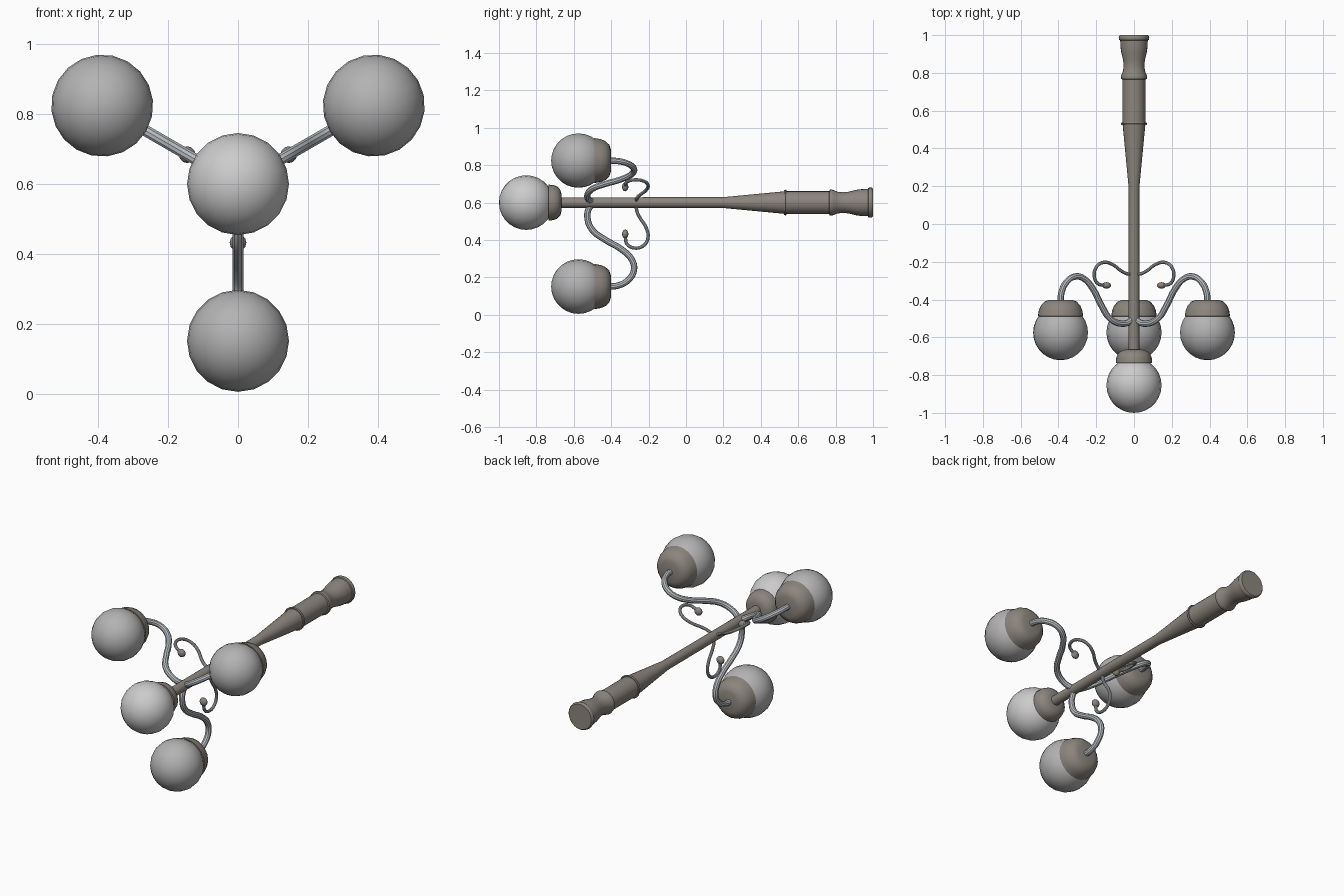
import bpy, bmesh
from math import pi, radians, sin, cos
from mathutils import Matrix, Vector

if "Cube" in bpy.data.objects:
    bpy.data.objects.remove(bpy.data.objects["Cube"])

AXIS_Z = 0.6      # height of the pole axis (runs along y)
REACH = 0.449     # distance of the outer globes from the axis


def material(name, rgb):
    m = bpy.data.materials.new(name)
    m.diffuse_color = (*rgb, 1)
    m.use_nodes = True
    m.node_tree.nodes["Principled BSDF"].inputs["Base Color"].default_value = m.diffuse_color
    return m


BRONZE = material("bronze", (0.26, 0.235, 0.205))
STEEL = material("steel", (0.5, 0.53, 0.56))
GLASS_DIM = material("dim_glass", (0.45, 0.45, 0.45))
GLASS_LIT = material("lit_glass", (0.85, 0.85, 0.88))


def place(ob, angle, mat):
    """Swing a part built in the x-y plane around the pole axis."""
    ob.matrix_world = Matrix.Translation((0, 0, AXIS_Z)) @ Matrix.Rotation(-angle, 4, 'Y')
    ob.data.materials.append(mat)
    ob.data.shade_smooth()
    ob.data.set_sharp_from_angle(angle=radians(35))


def lathe(name, profile, mat, angle=0, offset=0, sides=20):
    """Revolve (y, radius) points around an axis parallel to y."""
    bm = bmesh.new()
    vs = [bm.verts.new((r, y, 0)) for y, r in profile]
    es = [bm.edges.new(p) for p in zip(vs, vs[1:])]
    bmesh.ops.spin(bm, geom=vs + es, cent=(0, 0, 0), axis=(0, 1, 0),
                   angle=2 * pi, steps=sides, use_duplicate=False)
    bmesh.ops.remove_doubles(bm, verts=bm.verts, dist=1e-5)
    bmesh.ops.recalc_face_normals(bm, faces=bm.faces)
    bmesh.ops.translate(bm, verts=bm.verts, vec=(offset, 0, 0))
    me = bpy.data.meshes.new(name)
    bm.to_mesh(me)
    bm.free()
    ob = bpy.data.objects.new(name, me)
    bpy.context.collection.objects.link(ob)
    place(ob, angle, mat)


def tube(name, path, radius, mat, angle):
    """Round rod along smooth (y, distance from axis) points."""
    cu = bpy.data.curves.new(name + "_path", 'CURVE')
    cu.dimensions = '3D'
    cu.bevel_depth, cu.bevel_resolution = radius, 3
    cu.resolution_u, cu.use_fill_caps = 5, True
    sp = cu.splines.new('BEZIER')
    sp.bezier_points.add(len(path) - 1)
    for p, (y, r) in zip(sp.bezier_points, path):
        p.co = (r, y, 0)
        p.handle_left_type = p.handle_right_type = 'AUTO'
    tmp = bpy.data.objects.new(name + "_path", cu)
    bpy.context.collection.objects.link(tmp)
    dg = bpy.context.evaluated_depsgraph_get()
    me = bpy.data.meshes.new_from_object(tmp.evaluated_get(dg))
    bpy.data.objects.remove(tmp)
    ob = bpy.data.objects.new(name, me)
    bpy.context.collection.objects.link(ob)
    place(ob, angle, mat)


def ball(yc, ry, rx, rings):
    return [(yc - ry * cos(pi * i / rings), rx * sin(pi * i / rings)) for i in range(rings + 1)]


# Pole with collars and flared base
lathe("pole", [(-0.70, 0), (-0.70, 0.028), (0.20, 0.029), (0.525, 0.060),
               (0.525, 0.066), (0.531, 0.069), (0.538, 0.066), (0.538, 0.061),
               (0.765, 0.061), (0.768, 0.068), (0.778, 0.070), (0.788, 0.067),
               (0.81, 0.058), (0.84, 0.055), (0.87, 0.058), (0.91, 0.068),
               (0.94, 0.072), (0.972, 0.073), (0.975, 0.078), (0.985, 0.081),
               (0.995, 0.079), (1.0, 0.074), (1.0, 0)], BRONZE, sides=24)

# Globe and cup at the tip
lathe("tip_cup", [(-0.665, 0), (-0.665, 0.045), (-0.672, 0.068), (-0.688, 0.086),
                  (-0.71, 0.094), (-0.735, 0.096), (-0.737, 0.075)], BRONZE)
lathe("tip_globe", ball(-0.854, 0.146, 0.146, 14), GLASS_LIT)

# Three side arms, each with scroll, cup and globe
ARM = [(-0.49, 0), (-0.518, 0.03), (-0.527, 0.08), (-0.502, 0.145), (-0.43, 0.20),
       (-0.345, 0.25), (-0.29, 0.305), (-0.278, 0.36), (-0.31, 0.415),
       (-0.365, 0.444), (-0.42, 0.449)]
SCROLL = [(-0.265, 0), (-0.264, 0.04), (-0.247, 0.08), (-0.215, 0.13), (-0.203, 0.185),
          (-0.225, 0.228), (-0.275, 0.243), (-0.315, 0.222), (-0.325, 0.18)]
CUP = [(-0.402, 0), (-0.402, 0.06), (-0.41, 0.085), (-0.43, 0.104),
       (-0.455, 0.115), (-0.488, 0.121), (-0.49, 0.10)]

for label, deg in (("right", 30), ("left", 150), ("lower", 270)):
    a = radians(deg)
    tube(label + "_arm", ARM, 0.017, STEEL, a)
    tube(label + "_scroll", SCROLL, 0.009, STEEL, a)
    lathe(label + "_cup", CUP, BRONZE, a, REACH)
    lathe(label + "_globe", ball(-0.575, 0.146, 0.146, 14), GLASS_DIM, a, REACH)
    lathe(label + "_scroll_bud", ball(-0.325, 0.017, 0.024, 8), BRONZE, a, 0.168, 12)
